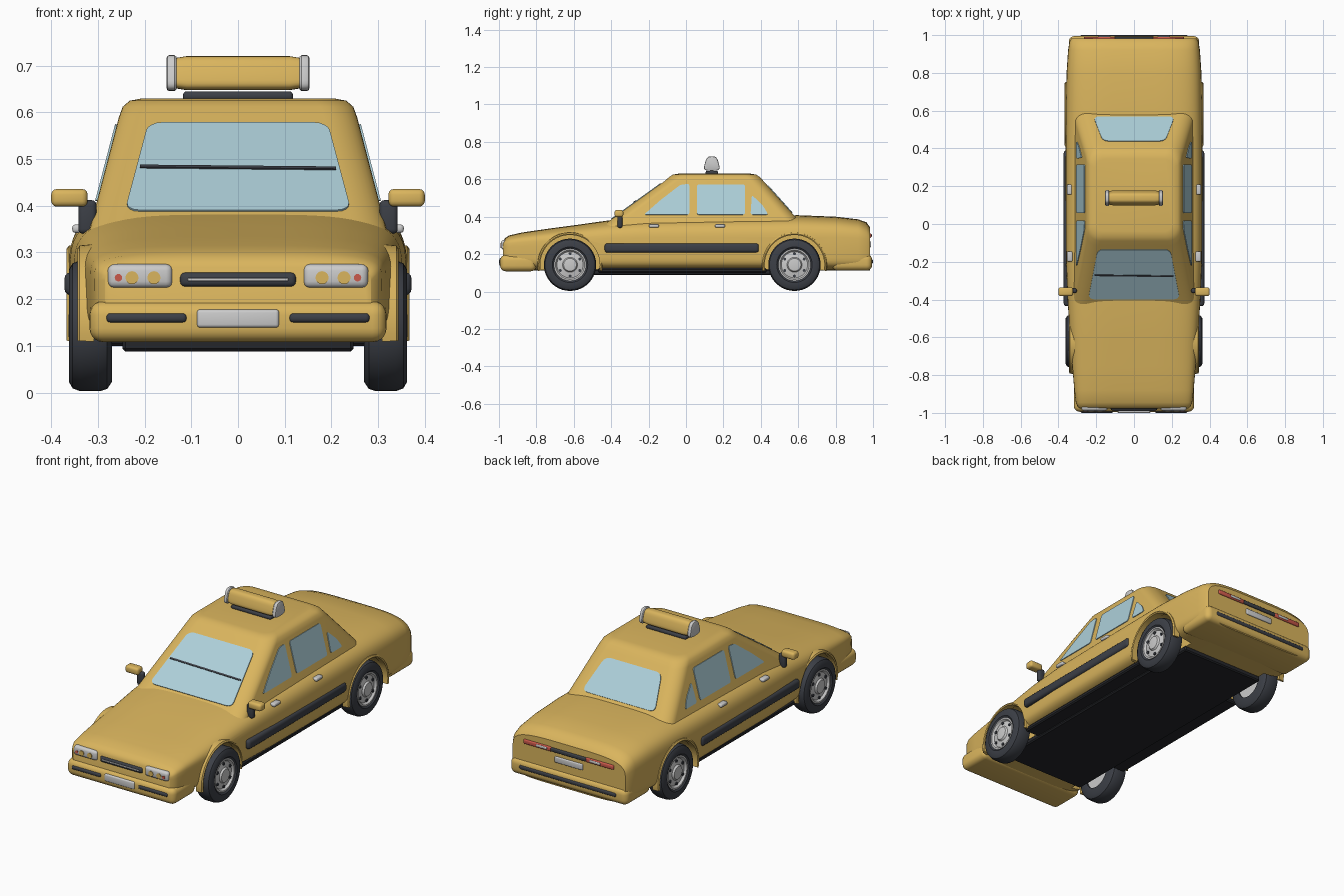
import bpy, bmesh
from math import sin, cos, pi, radians
from mathutils import Vector

cube = bpy.data.objects.get("Cube")
if cube:
    bpy.data.objects.remove(cube)


def material(name, r, g, b):
    m = bpy.data.materials.new(name)
    m.use_nodes = True
    m.diffuse_color = (r, g, b, 1)
    m.node_tree.nodes["Principled BSDF"].inputs["Base Color"].default_value = (r, g, b, 1)
    return m


YELLOW = material("taxi yellow", 0.70, 0.46, 0.11)
GLASS = material("pale blue glass", 0.42, 0.63, 0.70)
RUBBER = material("dark rubber", 0.045, 0.05, 0.062)
FLOOR = material("underside black", 0.018, 0.019, 0.023)
SILVER = material("silver", 0.60, 0.60, 0.60)
RED = material("lamp red", 0.60, 0.10, 0.07)


def smooth(ob, angle=35):
    bpy.ops.object.select_all(action="DESELECT")
    ob.select_set(True)
    bpy.context.view_layer.objects.active = ob
    bpy.ops.object.shade_smooth_by_angle(angle=radians(angle))


def finish(name, bm, mat):
    bmesh.ops.remove_doubles(bm, verts=bm.verts, dist=1e-5)
    bmesh.ops.recalc_face_normals(bm, faces=bm.faces)
    me = bpy.data.meshes.new(name)
    bm.to_mesh(me)
    bm.free()
    me.materials.append(mat)
    ob = bpy.data.objects.new(name, me)
    bpy.context.collection.objects.link(ob)
    smooth(ob)
    return ob


def loft(name, rings, mat, caps=True):
    """Skin a row of closed rings."""
    bm = bmesh.new()
    rows = [[bm.verts.new(p) for p in ring] for ring in rings]
    n = len(rows[0])
    for a, b in zip(rows, rows[1:]):
        for i in range(n):
            j = (i + 1) % n
            bm.faces.new((a[i], a[j], b[j], b[i]))
    if caps:
        bm.faces.new(rows[0])
        bm.faces.new(rows[-1])
    return finish(name, bm, mat)


def turn(name, profile, cy, cz, mat, start=0, end=360, n=40):
    """Revolve a closed (x, radius) profile about an axle."""
    rings = []
    for i in range(n + 1):
        a = radians(start + (end - start) * i / n)
        rings.append([(x, cy + r * cos(a), cz + r * sin(a)) for x, r in profile])
    return loft(name, rings, mat, caps=end - start < 360)


def rbox(name, lo, hi, mat, bevel=0.01, segs=3):
    """Rounded box between two corners."""
    lo, hi = Vector(lo), Vector(hi)
    bm = bmesh.new()
    bmesh.ops.create_cube(bm, size=1)
    for v in bm.verts:
        v.co = Vector([(lo[k] + hi[k]) / 2 + v.co[k] * abs(hi[k] - lo[k]) for k in range(3)])
    if bevel:
        bmesh.ops.bevel(bm, geom=bm.edges[:], offset=bevel, segments=segs, profile=0.5, affect="EDGES")
    return finish(name, bm, mat)


def plate(name, pts, mat, corner=0.015, half=0.004):
    """Thin flat plate with rounded corners."""
    bm = bmesh.new()
    face = bm.faces.new([bm.verts.new(p) for p in pts])
    if corner:
        bmesh.ops.bevel(bm, geom=bm.verts[:], offset=corner, segments=4, profile=0.5, affect="VERTICES")
    face = bm.faces[:][0]
    face.normal_update()
    n = face.normal.copy()
    out = bmesh.ops.extrude_face_region(bm, geom=[face])["geom"]
    moved = {v for v in out if isinstance(v, bmesh.types.BMVert)}
    for v in bm.verts:
        v.co += n * (half if v in moved else -half)
    return finish(name, bm, mat)


def spow(v, e):
    return (1 if v >= 0 else -1) * abs(v) ** e


# Lower body: y, half width, top height
MID, BOTTOM = 0.24, 0.112
STATIONS = [(-0.978, 0.285, 0.268), (-0.968, 0.298, 0.285), (-0.945, 0.308, 0.300), (-0.88, 0.316, 0.315),
            (-0.75, 0.327, 0.334), (-0.6, 0.338, 0.354), (-0.4, 0.352, 0.382), (-0.2, 0.36, 0.395),
            (0.2, 0.362, 0.402), (0.6, 0.361, 0.408), (0.8, 0.357, 0.400), (0.92, 0.349, 0.386),
            (0.965, 0.342, 0.370), (0.983, 0.332, 0.345)]


def body_ring(y, w, top, n=64):
    ring = []
    for i in range(n):
        a = 2 * pi * i / n
        e = 2 / (4 if sin(a) > 0 else 6)
        h = top - MID if sin(a) > 0 else MID - BOTTOM
        ring.append((w * spow(cos(a), e), y, MID + h * spow(sin(a), e)))
    return ring


body = loft("lower_body", [body_ring(*s) for s in STATIONS], YELLOW)

# Wheel arches cut through the body
AXLES = [("front", -0.62, 0.338), ("rear", 0.58, 0.361)]
AXLE_Z = 0.143
for label, y, w in AXLES:
    for s in (-1, 1):
        cutter = turn(label + "_arch_cutter", [(s * x, r) for x, r in ((0.24, 0), (0.24, 0.162), (0.5, 0.162), (0.5, 0))],
                      y, AXLE_Z, YELLOW)
        cutter.hide_render = True
        cutter.hide_set(True)
        mod = body.modifiers.new("arch", "BOOLEAN")
        mod.operation = "DIFFERENCE"
        mod.solver = "EXACT"
        mod.object = cutter
        bpy.context.view_layer.objects.active = body
        bpy.ops.object.modifier_apply(modifier=mod.name)
        bpy.data.objects.remove(cutter)
smooth(body)

# Cabin: height, front y, back y, half width, corner radius
CABIN = [(0.33, -0.477, 0.647, 0.323, 0.07), (0.59, -0.115, 0.415, 0.255, 0.07), (0.612, -0.09, 0.395, 0.247, 0.07),
         (0.625, -0.07, 0.375, 0.232, 0.065), (0.63, -0.04, 0.345, 0.205, 0.05)]


def cabin_ring(z, y0, y1, w, r):
    ring = []
    for k, (cx, cy) in enumerate(((w - r, y1 - r), (r - w, y1 - r), (r - w, y0 + r), (w - r, y0 + r))):
        for i in range(9):
            a = pi / 2 * (k + i / 8)
            ring.append((cx + r * cos(a), cy + r * sin(a), z))
    return ring


loft("cabin", [cabin_ring(*c) for c in CABIN], YELLOW)


def on_cabin(col, z):
    """Cabin wall position at a height on its flat slope."""
    a, b = CABIN[0], CABIN[1]
    return a[col] + (b[col] - a[col]) * (z - a[0]) / (b[0] - a[0])


# Front and rear glass
for name, col, z0, z1, w0, w1 in (("windshield", 1, 0.388, 0.576, 0.242, 0.192), ("rear_window", 2, 0.42, 0.565, 0.215, 0.165)):
    plate(name, [(-w0, on_cabin(col, z0), z0), (w0, on_cabin(col, z0), z0),
                 (w1, on_cabin(col, z1), z1), (-w1, on_cabin(col, z1), z1)], GLASS, 0.03)
plate("windshield_wiper", [(x, on_cabin(1, z) - 0.003, z + 0.002) for x, z in
                           ((-0.21, 0.478), (0.21, 0.474), (0.21, 0.479), (-0.21, 0.483))], RUBBER, 0)

# Side glass outlines as (y, z)
SIDE_GLASS = {"front_door_window": [(-0.225, 0.41), (0.018, 0.41), (0.018, 0.575), (-0.03, 0.57), (-0.14, 0.485)],
              "rear_door_window": [(0.058, 0.41), (0.315, 0.41), (0.315, 0.572), (0.058, 0.572)],
              "quarter_window": [(0.345, 0.41), (0.44, 0.41), (0.41, 0.46), (0.352, 0.515)]}

for s, side in ((-1, "right"), (1, "left")):
    for name, pts in SIDE_GLASS.items():
        plate(f"{side}_{name}", [(s * on_cabin(3, z), y, z) for y, z in pts], GLASS, 0.012)

    # Door furniture
    rbox(side + "_side_molding", (s * 0.34, -0.435, 0.208), (s * 0.372, 0.39, 0.258), RUBBER, 0.015)
    for label, y in (("front", -0.172), ("rear", 0.182)):
        rbox(f"{side}_{label}_door_handle", (s * 0.325, y - 0.027, 0.342), (s * 0.355, y + 0.027, 0.36), SILVER, 0.007)
    rbox(side + "_mirror", (s * 0.322, -0.382, 0.398), (s * 0.4, -0.335, 0.436), YELLOW, 0.012)
    rbox(side + "_mirror_stalk", (s * 0.303, -0.366, 0.34), (s * 0.342, -0.34, 0.412), RUBBER, 0.01)

    # Headlamps
    rbox(side + "_headlamp", (s * 0.14, -0.989, 0.224), (s * 0.279, -0.945, 0.275), SILVER, 0.014)
    for label, x, r, mat in (("inner", 0.18, 0.014, YELLOW), ("outer", 0.227, 0.014, YELLOW), ("marker", 0.256, 0.008, RED)):
        plate(f"{side}_{label}_lamp", [(s * x + r * cos(pi * i / 8), -0.989, 0.246 + r * sin(pi * i / 8))
                                       for i in range(16)], mat, 0, 0.003)
    rbox(side + "_front_bumper_strip", (s * 0.11, -1.0, 0.15), (s * 0.282, -0.98, 0.17), RUBBER, 0.008)

    # Tail lamps
    rbox(side + "_tail_lamp", (s * 0.1, 0.965, 0.287), (s * 0.265, 0.991, 0.311), RED, 0.006)
    rbox(side + "_reversing_lamp", (s * 0.125, 0.975, 0.293), (s * 0.19, 0.994, 0.306), SILVER, 0.004)

    # Wheels with dished, vented hubs
    for label, y, w in AXLES:
        tag = f"{side}_{label}_"
        tyre = [(0.27, 0.08), (0.27, 0.12), (0.28, 0.135), (0.295, 0.14), (0.338, 0.14), (0.354, 0.134),
                (0.362, 0.12), (0.362, 0.095), (0.352, 0.083)]
        turn(tag + "tyre", [(s * x, r) for x, r in tyre], y, AXLE_Z, RUBBER)
        hub = [(0.28, 0), (0.28, 0.086), (0.357, 0.086), (0.357, 0.078), (0.346, 0.07), (0.352, 0.04),
               (0.361, 0.034), (0.363, 0.02), (0.363, 0)]
        turn(tag + "hub", [(s * x, r) for x, r in hub], y, AXLE_Z, SILVER)
        for k in range(6):
            a = pi / 6 + k * pi / 3
            turn(f"{tag}hub_vent_{k}", [(s * x, r) for x, r in ((0.34, 0), (0.34, 0.008), (0.353, 0.008), (0.353, 0))],
                 y + 0.06 * cos(a), AXLE_Z + 0.06 * sin(a), RUBBER, n=10)
        lip = [(w - 0.03, 0.159), (w + 0.003, 0.159), (w + 0.006, 0.165), (w + 0.001, 0.172), (w - 0.03, 0.175)]
        turn(tag + "arch_lip", [(s * x, r) for x, r in lip], y, AXLE_Z, YELLOW, -11, 191)

# Bumpers, grille and number plates
rbox("front_bumper", (-0.318, -0.994, 0.108), (0.318, -0.8, 0.196), YELLOW, 0.03, 5)
rbox("rear_bumper", (-0.345, 0.78, 0.112), (0.345, 0.995, 0.2), YELLOW, 0.03, 5)
rbox("rear_bumper_strip", (-0.285, 0.98, 0.15), (0.285, 1.0, 0.172), RUBBER, 0.008)
rbox("front_number_plate", (-0.088, -1.0, 0.139), (0.088, -0.98, 0.178), SILVER, 0.007)
rbox("rear_number_plate", (-0.082, 0.97, 0.236), (0.082, 0.99, 0.268), SILVER, 0.005)
rbox("grille", (-0.124, -0.987, 0.227), (0.124, -0.95, 0.257), RUBBER, 0.01)
rbox("grille_bar", (-0.108, -0.99, 0.239), (0.108, -0.98, 0.245), SILVER, 0.002)
rbox("tail_panel", (-0.105, 0.97, 0.289), (0.105, 0.992, 0.309), RUBBER, 0.005)

# Underside
rbox("chassis", (-0.247, -0.72, 0.088), (0.247, 0.7, 0.118), FLOOR, 0.006, 1)
rbox("sill_floor", (-0.325, -0.47, 0.1), (0.325, 0.43, 0.125), FLOOR, 0.006, 1)

# Roof sign
rbox("roof_sign_base", (-0.118, 0.105, 0.625), (0.118, 0.172, 0.645), RUBBER, 0.008)


def sign_ring(x, grow):
    ring = []
    for i in range(32):
        a = 2 * pi * i / 32
        z = 0.035 * spow(sin(a), 0.55)
        half = (0.034 - 0.28 * z) * grow
        ring.append((x, 0.138 + half * spow(cos(a), 0.55), 0.684 + z * grow))
    return ring


loft("roof_sign", [sign_ring(x, g) for x, g in ((-0.14, 0.9), (-0.11, 1.04), (0.11, 1.04), (0.14, 0.9))], YELLOW)
for s, side in ((-1, "right"), (1, "left")):
    loft(side + "_sign_cap", [sign_ring(s * x, g) for x, g in
                              ((0.132, 1.0), (0.136, 1.1), (0.147, 1.1), (0.151, 1.05), (0.153, 0.92))], SILVER)
